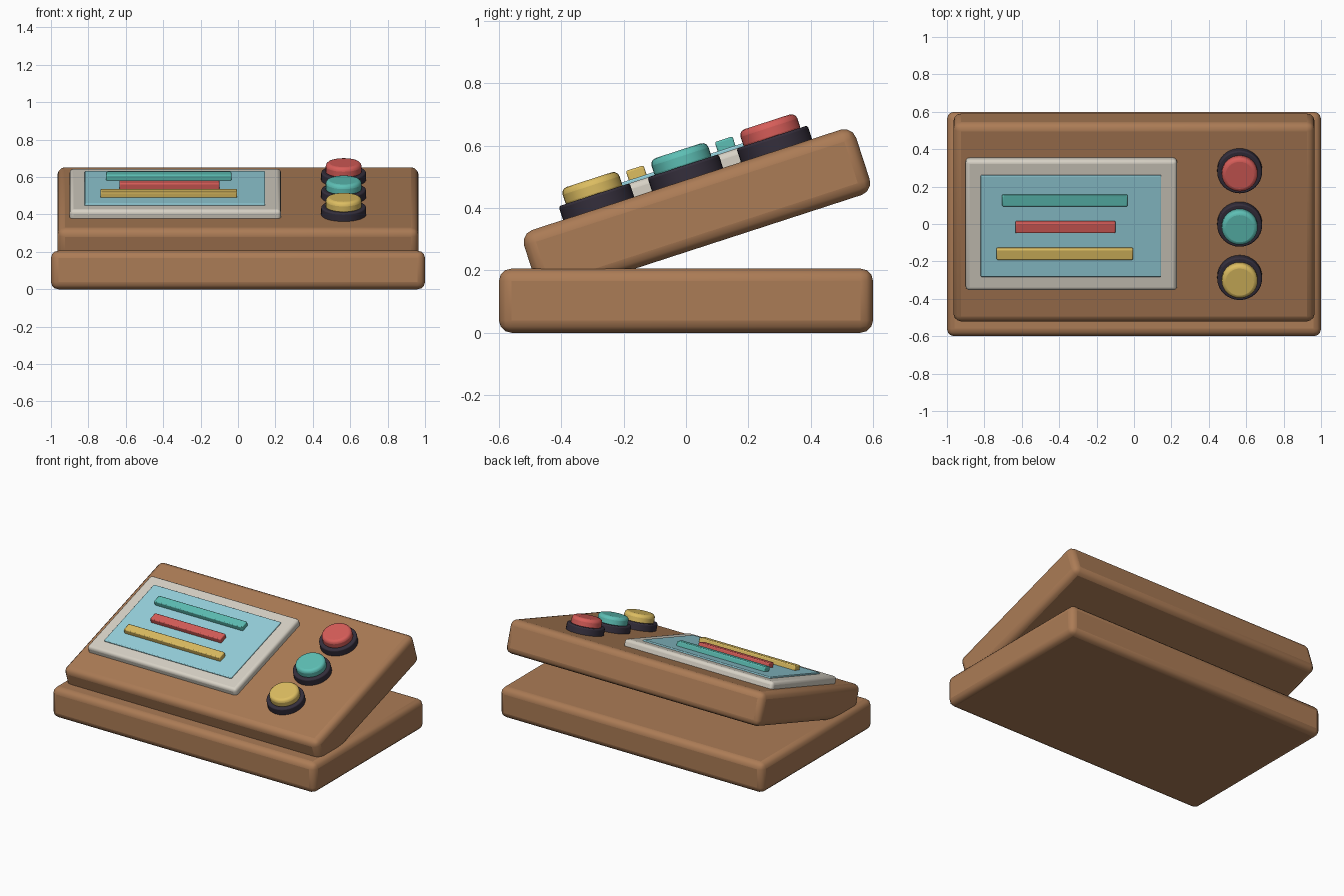
import bpy
from math import radians
from mathutils import Matrix, Vector

cube = bpy.data.objects.get("Cube")
if cube:
    bpy.data.objects.remove(cube, do_unlink=True)


def material(name, rgb):
    mat = bpy.data.materials.new(name)
    mat.use_nodes = True
    mat.diffuse_color = (*rgb, 1)
    mat.node_tree.nodes["Principled BSDF"].inputs["Base Color"].default_value = (*rgb, 1)
    return mat


wood = material("warm wood", (0.41, 0.2, 0.092))
ivory = material("ivory", (0.68, 0.64, 0.56))
glass = material("pale blue", (0.3, 0.63, 0.71))
dark = material("dark plum", (0.035, 0.028, 0.045))
teal = material("teal", (0.11, 0.52, 0.46))
red = material("coral red", (0.68, 0.11, 0.1))
yellow = material("mustard yellow", (0.72, 0.51, 0.12))

# Sloped console frame: local z is the normal of the panel
TILT = Matrix.Translation((0, 0.035, 0.386)) @ Matrix.Rotation(radians(18), 4, "X")
FLAT = Matrix.Identity(4)
SURFACE = 0.11  # panel top in the sloped frame


def finish(obj, name, mat, bevel, segments, frame):
    obj.name = name
    obj.data.materials.append(mat)
    obj.matrix_world = frame @ Matrix.Translation(obj.location)
    mod = obj.modifiers.new("rounded edges", "BEVEL")
    mod.width, mod.segments = bevel, segments
    mod.limit_method = "ANGLE"
    bpy.ops.object.shade_smooth_by_angle(angle=radians(35))
    return obj


def box(name, size, center, mat, bevel, frame=TILT, segments=3):
    bpy.ops.mesh.primitive_cube_add(size=1, location=center)
    obj = bpy.context.object
    obj.data.transform(Matrix.Diagonal((*size, 1)))
    return finish(obj, name, mat, bevel, segments, frame)


def disc(name, radius, bottom, top, x, y, mat, bevel):
    bpy.ops.mesh.primitive_cylinder_add(vertices=32, radius=radius, depth=top - bottom,
                                        location=(x, y, (top + bottom) / 2))
    return finish(bpy.context.object, name, mat, bevel, 3, TILT)


# Case
box("base", (2, 1.2, 0.206), (0, 0, 0.103), wood, 0.04, FLAT)
box("sloped_panel", (1.93, 1.12, 0.22), (0, 0, 0), wood, 0.04)

# Display
box("screen_bezel", (1.13, 0.735, 0.075), (-0.335, 0.004, 0.1185), ivory, 0.02)
box("screen", (0.965, 0.57, 0.04), (-0.337, 0.004, 0.146), glass, 0.005)

# Bars on the display: colour, centre x, y, length
for label, mat, x, y, length in (("teal", teal, -0.37, 0.15, 0.67),
                                 ("red", red, -0.367, 0, 0.535),
                                 ("yellow", yellow, -0.37, -0.15, 0.73)):
    box(label + "_screen_bar", (length, 0.06, 0.04), (x, y + 0.004, 0.177), mat, 0.006, segments=2)

# Push buttons, back to front
for label, mat, y in (("red", red, 0.304), ("teal", teal, 0.004), ("yellow", yellow, -0.296)):
    disc(label + "_button_collar", 0.12, SURFACE - 0.01, 0.156, 0.565, y, dark, 0.008)
    disc(label + "_button_cap", 0.096, 0.14, 0.207, 0.565, y, mat, 0.02)
